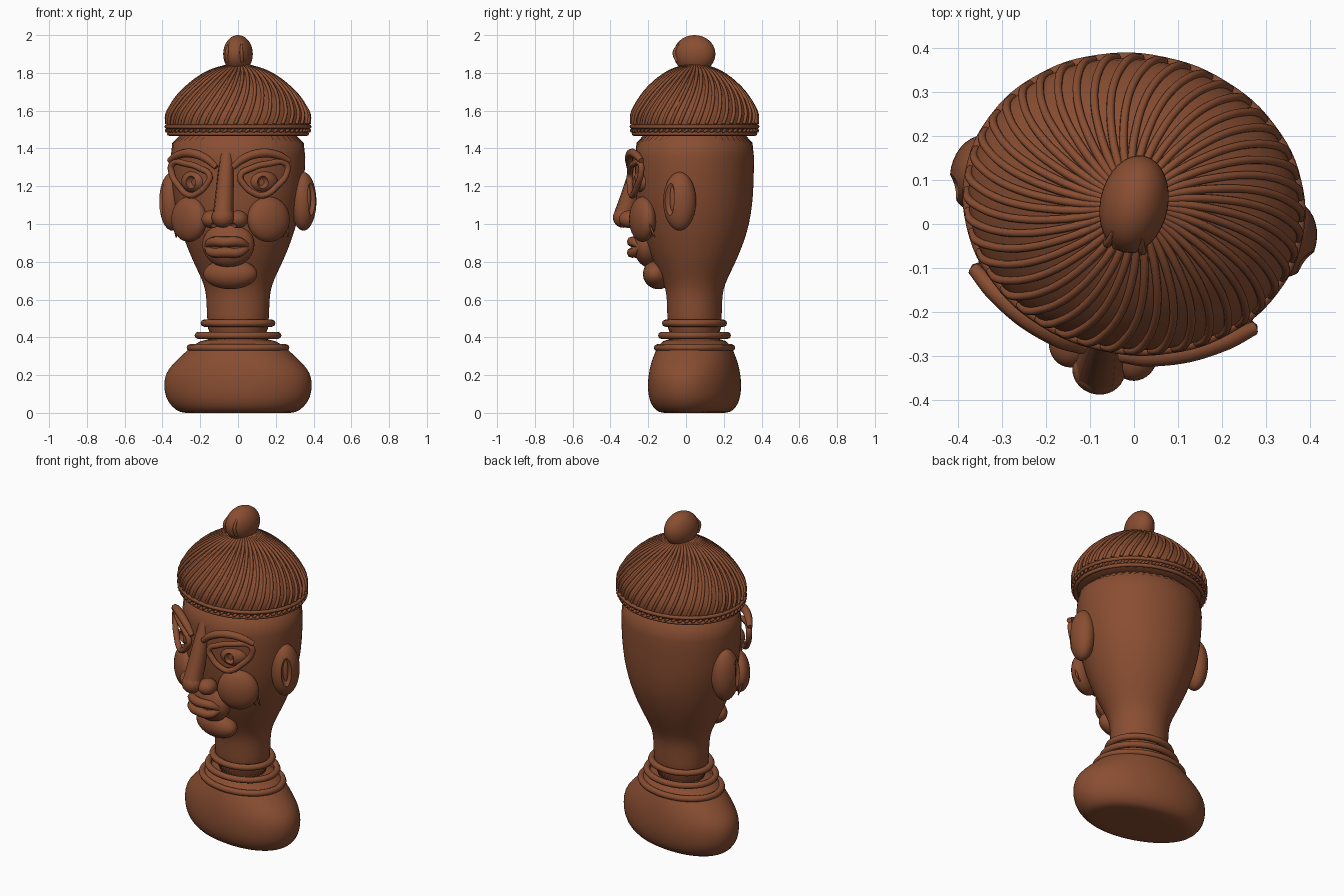
import bpy, math
from mathutils import Matrix

cube = bpy.data.objects.get("Cube")
if cube:
    bpy.data.objects.remove(cube)

clay = bpy.data.materials.new("brown_clay")
clay.use_nodes = True
clay.diffuse_color = (0.25, 0.075, 0.031, 1)
clay.node_tree.nodes["Principled BSDF"].inputs["Base Color"].default_value = clay.diffuse_color
parts = []


def select(ob):
    bpy.ops.object.select_all(action='DESELECT')
    ob.select_set(True)
    bpy.context.view_layer.objects.active = ob


def finish(ob, name, angle=50):
    ob.name = name
    select(ob)
    ob.data.materials.clear()
    ob.data.materials.append(clay)
    bpy.ops.object.shade_smooth_by_angle(angle=math.radians(angle))
    parts.append(ob)
    return ob


def ellipsoid(name, loc, size, turn=0, keep=True):
    bpy.ops.mesh.primitive_uv_sphere_add(segments=32, ring_count=20, location=loc,
                                         rotation=(0, 0, turn))
    ob = bpy.context.object
    ob.scale = size
    return finish(ob, name) if keep else ob


def hollow(ob, loc, size, turn=0):
    """Scoop an ellipsoid out of a part."""
    cutter = ellipsoid("cutter", loc, size, turn, keep=False)
    cutter.hide_render = True
    mod = ob.modifiers.new("hollow", 'BOOLEAN')
    mod.operation = 'DIFFERENCE'
    mod.solver = 'EXACT'
    mod.object = cutter
    select(ob)
    bpy.ops.object.modifier_apply(modifier=mod.name)
    bpy.data.objects.remove(cutter)


def tubes(name, paths, radius, closed=False, taper=None, res=6):
    """Sweep a round section along one or more smooth paths."""
    data = bpy.data.curves.new(name, 'CURVE')
    data.dimensions = '3D'
    data.bevel_depth = radius
    data.bevel_resolution = 2
    data.resolution_u = res
    data.use_fill_caps = True
    for path in paths:
        sp = data.splines.new('BEZIER')
        sp.bezier_points.add(len(path) - 1)
        sp.use_cyclic_u = closed
        for i, (p, co) in enumerate(zip(sp.bezier_points, path)):
            p.co = co
            p.handle_left_type = p.handle_right_type = 'AUTO'
            p.radius = taper[i] if taper else 1
    ob = bpy.data.objects.new(name, data)
    bpy.context.collection.objects.link(ob)
    select(ob)
    bpy.ops.object.convert(target='MESH')
    return finish(bpy.context.object, name)


def ellipse(a, b, z, n=16):
    return [(a * math.cos(2 * math.pi * i / n), b * math.sin(2 * math.pi * i / n), z)
            for i in range(n)]


def loft(name, rings, seg=48):
    """Skin a stack of ellipses given as (z, half width, half depth)."""
    verts = [v for z, a, b in rings for v in ellipse(a, b, z, seg)]
    faces = [(r * seg + i, r * seg + (i + 1) % seg, (r + 1) * seg + (i + 1) % seg, (r + 1) * seg + i)
             for r in range(len(rings) - 1) for i in range(seg)]
    faces += [tuple(reversed(range(seg))), tuple(range(len(verts) - seg, len(verts)))]
    me = bpy.data.meshes.new(name)
    me.from_pydata(verts, [], faces)
    ob = bpy.data.objects.new(name, me)
    bpy.context.collection.objects.link(ob)
    mod = ob.modifiers.new("smooth", 'SUBSURF')
    mod.levels = mod.render_levels = 1
    return finish(ob, name)


# Pedestal, neck and head
loft("base", [(0, .27, .14), (0, .31, .18), (.03, .355, .215), (.08, .39, .235), (.15, .4, .24),
              (.21, .39, .234), (.26, .35, .225), (.31, .295, .21), (.36, .24, .19), (.4, .17, .15)])
loft("head", [(.34, .165, .143), (.55, .165, .143), (.63, .17, .147), (.68, .182, .16),
              (.74, .208, .188), (.8, .238, .218), (.9, .28, .26), (1, .312, .29), (1.1, .337, .305),
              (1.2, .352, .312), (1.35, .36, .314), (1.52, .362, .314)])
for z, a, b in ((.345, .255, .193), (.41, .212, .172), (.475, .18, .152)):
    tubes("neck_ring", [ellipse(a, b, z)], .019, closed=True)

# Cap dome with spiral ribs
DEPTH = .87
dome = [(1.46, .345), (1.48, .368), (1.53, .38), (1.58, .378), (1.63, .353), (1.68, .317),
        (1.73, .267), (1.78, .2), (1.815, .13), (1.835, .06)]
loft("cap", [(z, r, r * DEPTH) for z, r in dome])
RIBS = 44
ribs = []
for k in range(RIBS):
    path = []
    for i, (z, r) in enumerate(dome[2:]):
        ang = 2 * math.pi * k / RIBS + .06 * i
        path.append((r * math.cos(ang), r * DEPTH * math.sin(ang), z))
    ribs.append(path)
tubes("cap_ribs", ribs, .0095, res=3)

# Braided rim
for z, r in ((1.478, .366), (1.515, .379)):
    tubes("cap_rim", [ellipse(r, r * DEPTH, z)], .011, closed=True)
stitches = []
for k in range(60):
    t = 2 * math.pi * k / 60
    stitches.append([(.381 * math.cos(t + d), .381 * DEPTH * math.sin(t + d), 1.494 + d * .2)
                     for d in (-.035, 0, .035)])
tubes("rim_stitches", stitches, .009, taper=(.5, 1, .5), res=3)

# Topknot with a grooved front
ellipsoid("topknot", (0, 0, 1.9), (.077, .112, .1))
tubes("topknot_ridges", [[(x, -.085, 1.86), (x, -.1, 1.91), (x * .8, -.07, 1.96)]
                         for x in (-.04, -.02, 0, .02, .04)], .01, taper=(1, 1, .5))

# Nose
tubes("nose_bridge", [[(0, -.275, 1.39), (0, -.318, 1.26), (0, -.352, 1.14), (0, -.38, 1.05)]],
      .05, taper=(.7, .85, 1, 1.1))
nose = [ellipsoid("nose_tip", (0, -.385, 1.035), (.06, .055, .055))]
for s in (-1, 1):
    nose.append(ellipsoid("nostril_wing", (s * .073, -.335, 1.025), (.052, .058, .047)))
for ob in nose:
    for s in (-1, 1):
        hollow(ob, (s * .048, -.375, .985), (.024, .026, .022))

# Mouth and chin
ellipsoid("muzzle", (0, -.245, .89), (.14, .08, .12))
for name, z, r in (("upper_lip", .905, .028), ("lower_lip", .85, .028)):
    tubes(name, [[(-.115, -.27, .88), (-.075, -.315, z), (0, -.335, z), (.075, -.315, z),
                  (.115, -.27, .88)]], r, taper=(.5, .9, 1, .9, .5))
ellipsoid("chin", (0, -.195, .735), (.145, .078, .08))


def face_y(x):
    return -.35 + 1.2 * x * x


for s in (-1, 1):
    # Raised brow and open eye frame
    brow = [(.045, 1.3), (.1, 1.345), (.19, 1.375), (.27, 1.365), (.325, 1.335)]
    tubes("brow", [[(s * x, face_y(x) + .005, z) for x, z in brow]], .022,
          taper=(.7, 1, 1.1, 1, .7))
    frame = [(.083, 1.255), (.14, 1.295), (.22, 1.318), (.31, 1.315), (.312, 1.27), (.27, 1.205),
             (.2, 1.152), (.15, 1.165), (.1, 1.21)]
    tubes("eye_frame", [[(s * x, face_y(x) + .01, z) for x, z in frame]], .017, closed=True)

    # Eyeball with a drilled pupil
    eye = ellipsoid("eye", (s * .185, -.235, 1.225), (.08, .055, .06), s * .5)
    hollow(eye, (s * .2, -.295, 1.22), (.03, .04, .036), s * .5)

    # Cheek with three short scars
    ellipsoid("cheek", (s * .215, -.235, 1.025), (.118, .062, .12), s * .58)
    tubes("cheek_scars", [[(s * (.27 + d), -.215 + d, 1), (s * (.265 + d), -.205 + d, .965),
                           (s * (.262 + d), -.19 + d, .93)] for d in (0, .02, .04)],
          .007, taper=(.5, 1, .5))

    # Ear with a hollow facing outward and forward
    ear = ellipsoid("ear", (s * .355, -.005, 1.12), (.068, .088, .155))
    hollow(ear, (s * .415, -.052, 1.135), (.03, .036, .095), s * .6)
    ellipsoid("ear_fold", (s * .385, -.035, 1.135), (.016, .016, .075))

# The whole figure is turned a little to its right
turn = Matrix.Translation((0, .045, 0)) @ Matrix.Rotation(math.radians(-12), 4, 'Z')
for ob in parts:
    ob.matrix_basis = turn @ ob.matrix_basis
